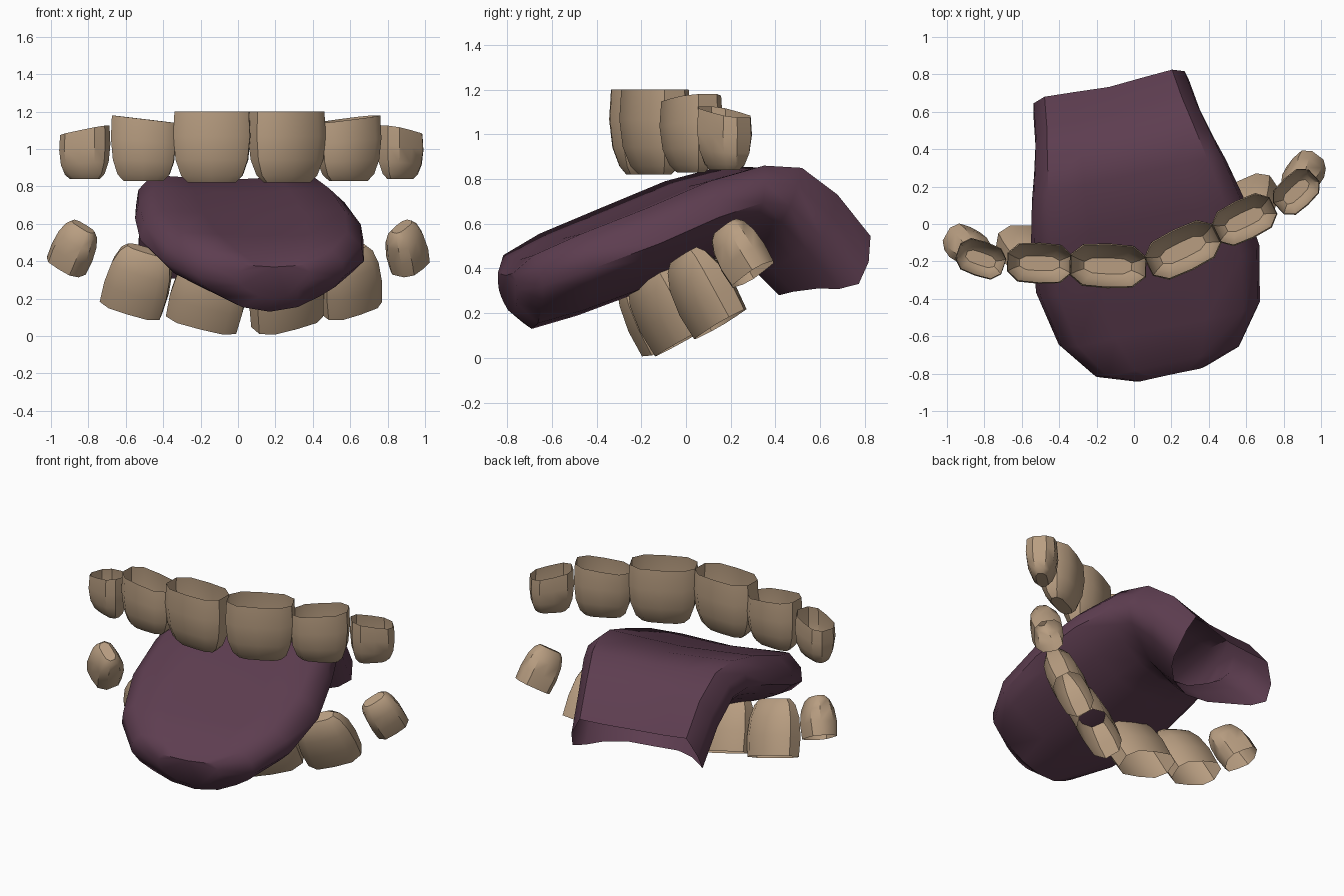
import bpy, bmesh, math
from mathutils import Matrix, Vector

if "Cube" in bpy.data.objects:
    bpy.data.objects.remove(bpy.data.objects["Cube"])

HEADING = Matrix.Rotation(math.radians(12), 4, 'Z')   # whole mouth is turned
AXIS_X = 0.022                                        # symmetry plane before turning


def material(name, rgb):
    m = bpy.data.materials.new(name)
    m.diffuse_color = (*rgb, 1)
    m.use_nodes = True
    m.node_tree.nodes["Principled BSDF"].inputs["Base Color"].default_value = m.diffuse_color
    return m


def loft(name, rings, mat, caps, angle):
    """Skin closed rings; caps lists the ring indices to fill."""
    bm = bmesh.new()
    vs = [[bm.verts.new(p) for p in r] for r in rings]
    n = len(rings[0])
    for a, b in zip(vs, vs[1:]):
        for i in range(n):
            j = (i + 1) % n
            bm.faces.new((a[i], a[j], b[j], b[i]))
    for c in caps:
        bm.faces.new(vs[c])
    bmesh.ops.recalc_face_normals(bm, faces=bm.faces)
    me = bpy.data.meshes.new(name)
    bm.to_mesh(me)
    bm.free()
    me.materials.append(mat)
    ob = bpy.data.objects.new(name, me)
    bpy.context.collection.objects.link(ob)
    bpy.ops.object.select_all(action='DESELECT')
    ob.select_set(True)
    bpy.context.view_layer.objects.active = ob
    bpy.ops.object.shade_smooth_by_angle(angle=math.radians(angle))
    return ob


tongue_mat = material("tongue_purple", (0.11, 0.047, 0.08))
tooth_mat = material("tooth_ivory", (0.48, 0.34, 0.22))

# Tongue: top y, top z, bottom y, bottom z, half width, side bulge
# (the open root end bulges back at its sides)
stations = [
    (-.83, .38, -.80, .20, .20, 0), (-.77, .46, -.71, .13, .40, 0),
    (-.58, .555, -.50, .19, .55, 0), (-.29, .67, -.20, .30, .61, 0),
    (.00, .79, .05, .41, .58, 0), (.26, .86, .20, .47, .53, 0),
    (.44, .85, .27, .45, .49, 0), (.61, .73, .33, .37, .45, .05),
    (.765, .545, .42, .28, .425, .13)]
# half cross-section: u across, v from -1 (under) to 1 (top)
half = [(.45, .94), (.82, 1), (.97, .6), (1, .15), (.88, -.2), (.68, -.5), (.38, -.85)]
section = [(0, .88)] + half + [(0, -1)] + [(-u, v) for u, v in reversed(half)]
rings = []
for ty, tz, by, bz, w, bulge in stations:
    top, bot = Vector((0, ty, tz)), Vector((0, by, bz))
    back = Vector((0, .6, -.8)) * bulge
    rings.append([HEADING @ (bot.lerp(top, (v + 1) / 2) + Vector((AXIS_X + u * w, 0, 0))
                             + back * u * u * (1 - v * v))
                  for u, v in section])
loft("tongue", rings, tongue_mat, (0,), 50)

# Teeth: hollow crowns, open at the root, tapered at the biting edge
outline = [(1, -.45), (1, .45), (.66, .93), (0, 1), (-.66, .93),
           (-1, .45), (-1, -.45), (-.66, -.93), (0, -1), (.66, -.93)]
levels = [(0, .97, .93), (.35, 1, 1), (.68, .94, .88), (.9, .8, .62), (1, .62, .36)]


def tooth(name, side, pos, size, yaw, slope, roll, pitch, up):
    w, d, h = size
    x, y, z = pos
    place = (HEADING @ Matrix.Translation((AXIS_X + side * x, y, z))
             @ Matrix.Rotation(math.radians(-side * roll), 4, 'Y')
             @ Matrix.Rotation(math.radians(pitch), 4, 'X')
             @ Matrix.Rotation(math.radians(side * yaw), 4, 'Z'))
    crown = []
    for t, sx, sy in levels:
        ring = []
        for u, v in outline:
            tilt = slope * u * side * (1 - t)          # slanted root rim
            ring.append(place @ Vector((u * sx * w / 2, v * sy * d / 2,
                                        up * (t - .5) * h + tilt)))
        crown.append(ring)
    loft(name, crown, tooth_mat, (-1,), 40)


# name, position, (width, depth, height), yaw, rim slope, inward roll
upper = [("central", (.205, -.19, 1.01), (.41, .24, .38), 14, 0, 0),
         ("lateral", (.56, -.1, .995), (.345, .22, .33), 14, .02, 0),
         ("canine", (.862, -.012, .97), (.26, .19, .26), 31, -.025, 0)]
lower = [("central", (.21, -.15, .24), (.40, .22, .37), 14, 0, 8),
         ("lateral", (.575, -.055, .305), (.345, .21, .35), 16, 0, 10),
         ("canine", (.905, .045, .48), (.22, .19, .25), 34, 0, 18)]
for side, label in ((-1, "left"), (1, "right")):
    for n, pos, size, yaw, slope, roll in upper:
        tooth(f"upper_{n}_tooth_{label}", side, pos, size, yaw, slope, roll, 0, -1)
    for n, pos, size, yaw, slope, roll in lower:
        tooth(f"lower_{n}_tooth_{label}", side, pos, size, yaw, slope, roll, 27, 1)
